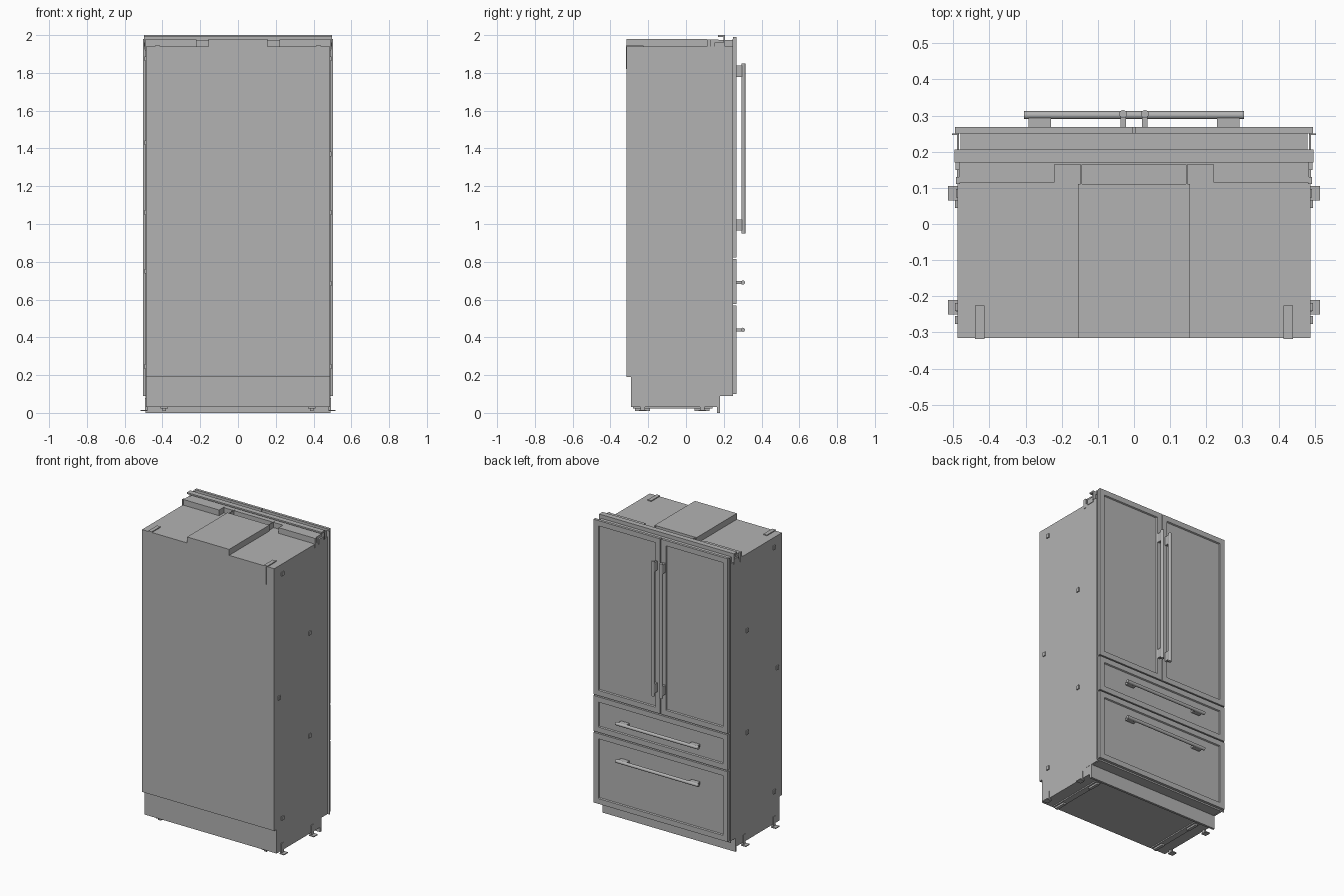
import bpy, bmesh, math
from mathutils import Matrix

cube = bpy.data.objects.get("Cube")
if cube:
    bpy.data.objects.remove(cube, do_unlink=True)

grey = bpy.data.materials.new("appliance_grey")
grey.use_nodes = True
GREY = (0.45, 0.45, 0.45, 1)
grey.diffuse_color = GREY
grey.node_tree.nodes["Principled BSDF"].inputs["Base Color"].default_value = GREY


def finish(name, bm):
    mesh = bpy.data.meshes.new(name)
    bm.to_mesh(mesh)
    bm.free()
    mesh.materials.append(grey)
    ob = bpy.data.objects.new(name, mesh)
    bpy.context.collection.objects.link(ob)
    return ob


def box_mesh(x, y, z):
    """Box from (low, high) ranges on each axis."""
    bm = bmesh.new()
    bmesh.ops.create_cube(bm, size=1)
    for v in bm.verts:
        for i, (lo, hi) in enumerate((x, y, z)):
            v.co[i] = hi if v.co[i] > 0 else lo
    return bm


def box(name, x, y, z):
    return finish(name, box_mesh(x, y, z))


def pair(name, x, y, z):
    box("left_" + name, x, y, z)
    box("right_" + name, (-x[1], -x[0]), y, z)


def rod(name, axis, centre, length, radius=0.011):
    bm = bmesh.new()
    bmesh.ops.create_cone(bm, cap_ends=True, segments=16, radius1=radius,
                          radius2=radius, depth=length)
    if axis == "X":
        bmesh.ops.rotate(bm, verts=bm.verts, matrix=Matrix.Rotation(math.pi / 2, 3, "Y"))
    bmesh.ops.translate(bm, verts=bm.verts, vec=centre)
    for f in bm.faces:
        f.smooth = len(f.verts) == 4
    return finish(name, bm)


def framed_panel(name, x, z, border=0.05):
    """Door or drawer front with a recessed centre panel."""
    bm = box_mesh(x, (0.25, 0.268), z)
    bm.normal_update()
    front = [f for f in bm.faces if f.normal.y > 0.9]
    bmesh.ops.inset_region(bm, faces=front, thickness=border)
    bmesh.ops.inset_region(bm, faces=front, thickness=0.006, depth=-0.008)
    return finish(name, bm)


# Cabinet, base and front liner
box("cabinet", (-0.488, 0.488), (-0.315, 0.185), (0.19, 1.94))
box("base", (-0.488, 0.488), (-0.29, 0.165), (0.03, 0.19))
box("front_liner", (-0.48, 0.48), (0.165, 0.25), (0.09, 1.975))
box("toe_kick", (-0.49, 0.49), (0.165, 0.18), (0, 0.1))

# Angled side trims
pair("side_trim", (0.484, 0.49), (0.13, 0.25), (0.09, 1.94))
pair("side_trim_lip", (0.484, 0.504), (0.246, 0.25), (0.09, 1.98))

# Top structures
box("top_duct", (-0.155, 0.155), (-0.315, 0.11), (1.94, 1.98))
pair("top_block", (0.22, 0.484), (0.115, 0.172), (1.94, 1.978))
pair("duct_plate", (0.144, 0.148), (0.11, 0.172), (1.94, 1.978))
box("top_trim_wall", (-0.497, 0.497), (0.198, 0.206), (1.94, 2.0))
box("top_trim_lip", (-0.497, 0.497), (0.17, 0.206), (1.99, 2.0))
pair("hinge_plate", (0.484, 0.494), (0.15, 0.2), (1.925, 1.96))
pair("corner_plate", (0.482, 0.492), (0.11, 0.13), (1.915, 1.978))

# Rear straps folded over the top edge
pair("strap_top", (0.414, 0.44), (-0.318, -0.225), (1.94, 1.946))
pair("strap_back", (0.424, 0.43), (-0.318, -0.315), (1.82, 1.946))

# Doors and drawers
pair_gap = 0.003
framed_panel("left_door", (pair_gap, 0.495), (0.822, 1.99))
framed_panel("right_door", (-0.495, -pair_gap), (0.822, 1.99))
framed_panel("upper_drawer", (-0.495, 0.495), (0.577, 0.814))
framed_panel("lower_drawer", (-0.495, 0.495), (0.1, 0.569))

# Door handles
for side, s in (("left", 1), ("right", -1)):
    x = 0.03 * s
    rod(side + "_door_handle", "Z", (x, 0.304, 1.4), 0.9)
    for end, z in (("lower", 0.995), ("upper", 1.808)):
        box(f"{side}_door_{end}_mount", (x - 0.008, x + 0.008), (0.267, 0.302),
            (z - 0.03, z + 0.03))

# Drawer handles
for drawer, z in (("upper", 0.69), ("lower", 0.44)):
    rod(drawer + "_drawer_handle", "X", (0, 0.301, z), 0.61)
    pair(drawer + "_drawer_mount", (0.23, 0.292), (0.267, 0.3), (z - 0.008, z + 0.008))

# Small fixing tabs on the sides
for i, (y, z) in enumerate(((-0.23, 1.875), (-0.265, 1.06), (-0.23, 0.245))):
    pair(f"side_tab_{i}", (0.486, 0.495), (y - 0.011, y + 0.011), (z - 0.013, z + 0.013))
for side, s, heights in (("left", 1, (1.37, 0.685)), ("right", -1, (1.43, 0.75))):
    for i, z in enumerate(heights):
        box(f"{side}_middle_tab_{i}", sorted((0.486 * s, 0.495 * s)), (0.044, 0.066),
            (z - 0.013, z + 0.013))

# Levelling feet and their side tabs
for end, y in (("rear", -0.23), ("front", 0.085)):
    pair(end + "_foot", (0.48, 0.515), (y - 0.02, y + 0.02), (0.01, 0.016))
    pair(end + "_foot_stem", (0.478, 0.492), (y - 0.012, y + 0.012), (0.01, 0.08))
    pair(end + "_roller", (0.38, 0.4), (y - 0.04, y + 0.04), (0.01, 0.03))
pair("skid", (0.37, 0.41), (-0.28, 0.14), (0.022, 0.03))
